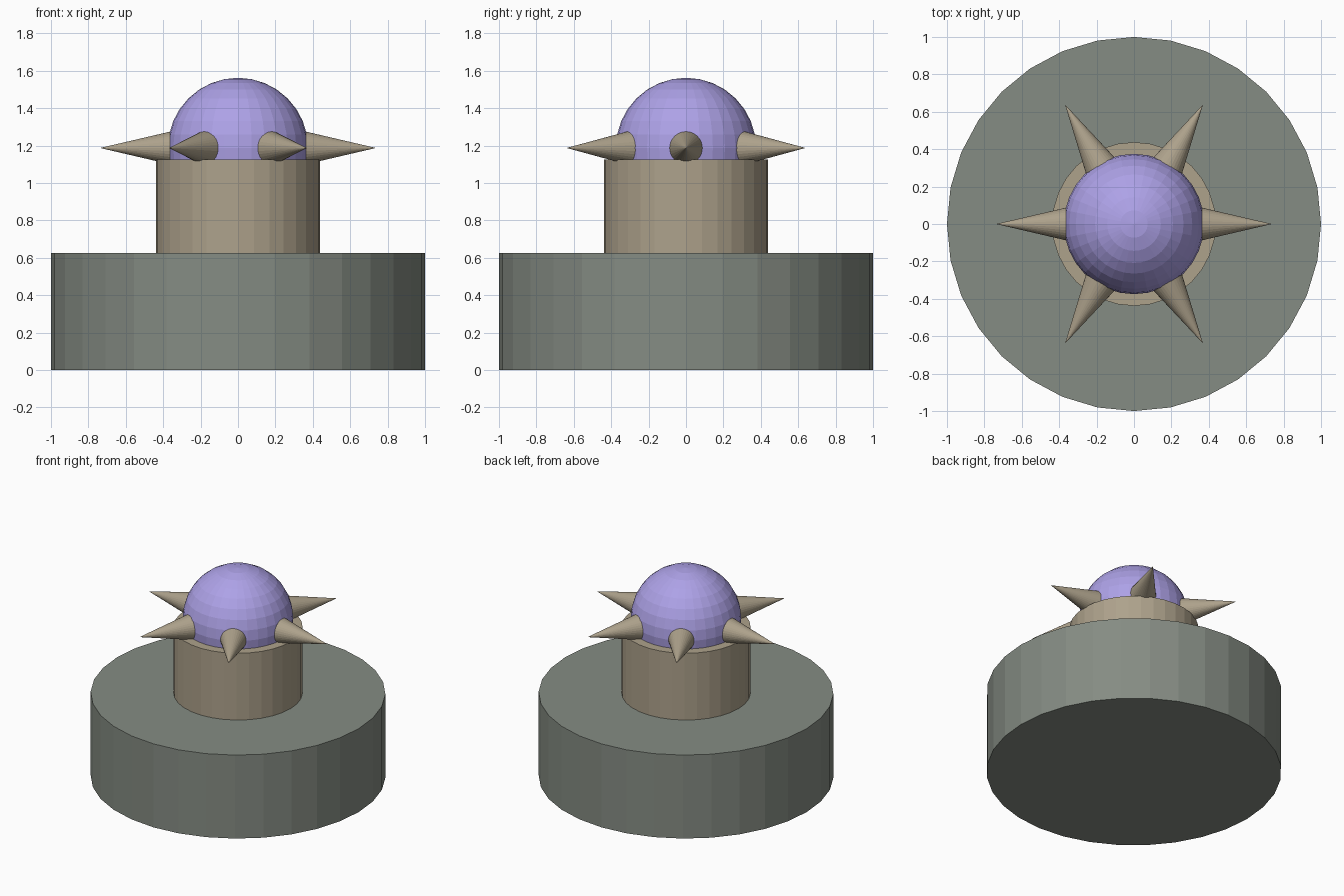
import bpy, math

if "Cube" in bpy.data.objects:
    bpy.data.objects.remove(bpy.data.objects["Cube"])


def material(name, rgb):
    m = bpy.data.materials.new(name)
    m.diffuse_color = (*rgb, 1.0)
    m.use_nodes = True
    m.node_tree.nodes["Principled BSDF"].inputs["Base Color"].default_value = m.diffuse_color
    return m


stone = material("grey green stone", (0.235, 0.262, 0.227))
sand = material("warm sand", (0.42, 0.36, 0.26))
violet = material("soft violet", (0.42, 0.36, 0.80))


def finish(name, mat):
    ob = bpy.context.object
    ob.name = name
    ob.data.materials.append(mat)
    return ob


# Stacked round base and column
for name, radius, bottom, top, mat in (("base", 1.0, 0.0, 0.625, stone),
                                       ("column", 0.4375, 0.625, 1.125, sand)):
    bpy.ops.mesh.primitive_cylinder_add(vertices=32, radius=radius, depth=top - bottom,
                                        location=(0, 0, (bottom + top) / 2))
    finish(name, mat)

# Faceted ball resting in the column
BALL_Z = 1.1875
bpy.ops.mesh.primitive_uv_sphere_add(segments=32, ring_count=16, radius=0.375,
                                     location=(0, 0, BALL_Z))
finish("ball", violet)

# Ring of six spikes pointing outward
for i in range(6):
    a = i * math.pi / 3
    bpy.ops.mesh.primitive_cone_add(vertices=32, radius1=0.0875, radius2=0, depth=0.375,
                                    location=(0.55 * math.cos(a), 0.55 * math.sin(a), BALL_Z),
                                    rotation=(0, math.pi / 2, a))
    finish(f"spike_{i + 1}", sand)
